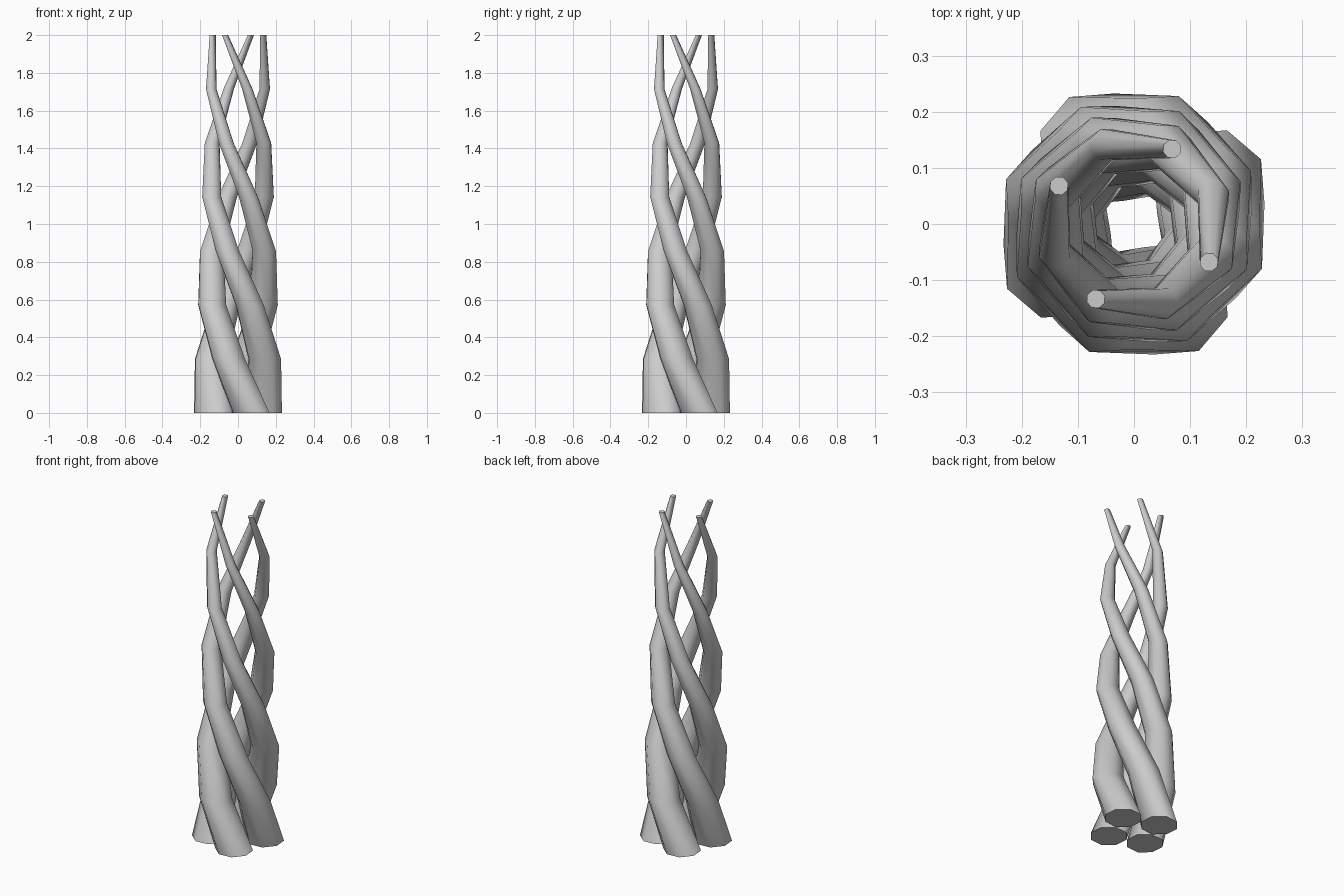
import bpy, bmesh
from math import sin, cos, pi, radians

if "Cube" in bpy.data.objects:
    bpy.data.objects.remove(bpy.data.objects["Cube"])

STRANDS, SIDES, SEGMENTS = 4, 8, 7
HEIGHT, ORBIT = 2.0, 0.15
R_BASE, R_TIP = 0.104, 0.017
START, TWIST = radians(27), radians(-324)   # 0.9 turn, clockwise going up


def twisted_strand(name, offset):
    bm = bmesh.new()
    rings = []
    for i in range(SEGMENTS + 1):
        t = i / SEGMENTS
        a = START + offset + TWIST * t
        r = R_BASE + (R_TIP - R_BASE) * t
        cx, cy = ORBIT * cos(a), ORBIT * sin(a)
        # horizontal octagon that turns with the twist
        rings.append([bm.verts.new((cx + r * cos(a + 2 * pi * k / SIDES),
                                    cy + r * sin(a + 2 * pi * k / SIDES),
                                    HEIGHT * t)) for k in range(SIDES)])
    for lo, hi in zip(rings, rings[1:]):
        for k in range(SIDES):
            n = (k + 1) % SIDES
            bm.faces.new((lo[k], lo[n], hi[n], hi[k]))
    # end caps
    bm.faces.new(rings[0][::-1])
    bm.faces.new(rings[-1])
    mesh = bpy.data.meshes.new(name)
    bm.to_mesh(mesh)
    bm.free()
    obj = bpy.data.objects.new(name, mesh)
    bpy.context.collection.objects.link(obj)
    return obj


# four tapering strands wound round a common axis
bpy.ops.object.select_all(action='DESELECT')
for s in range(STRANDS):
    strand = twisted_strand(f"twisted_strand_{s + 1}", 2 * pi * s / STRANDS)
    strand.select_set(True)
    bpy.context.view_layer.objects.active = strand
bpy.ops.object.shade_smooth_by_angle(angle=radians(60))
